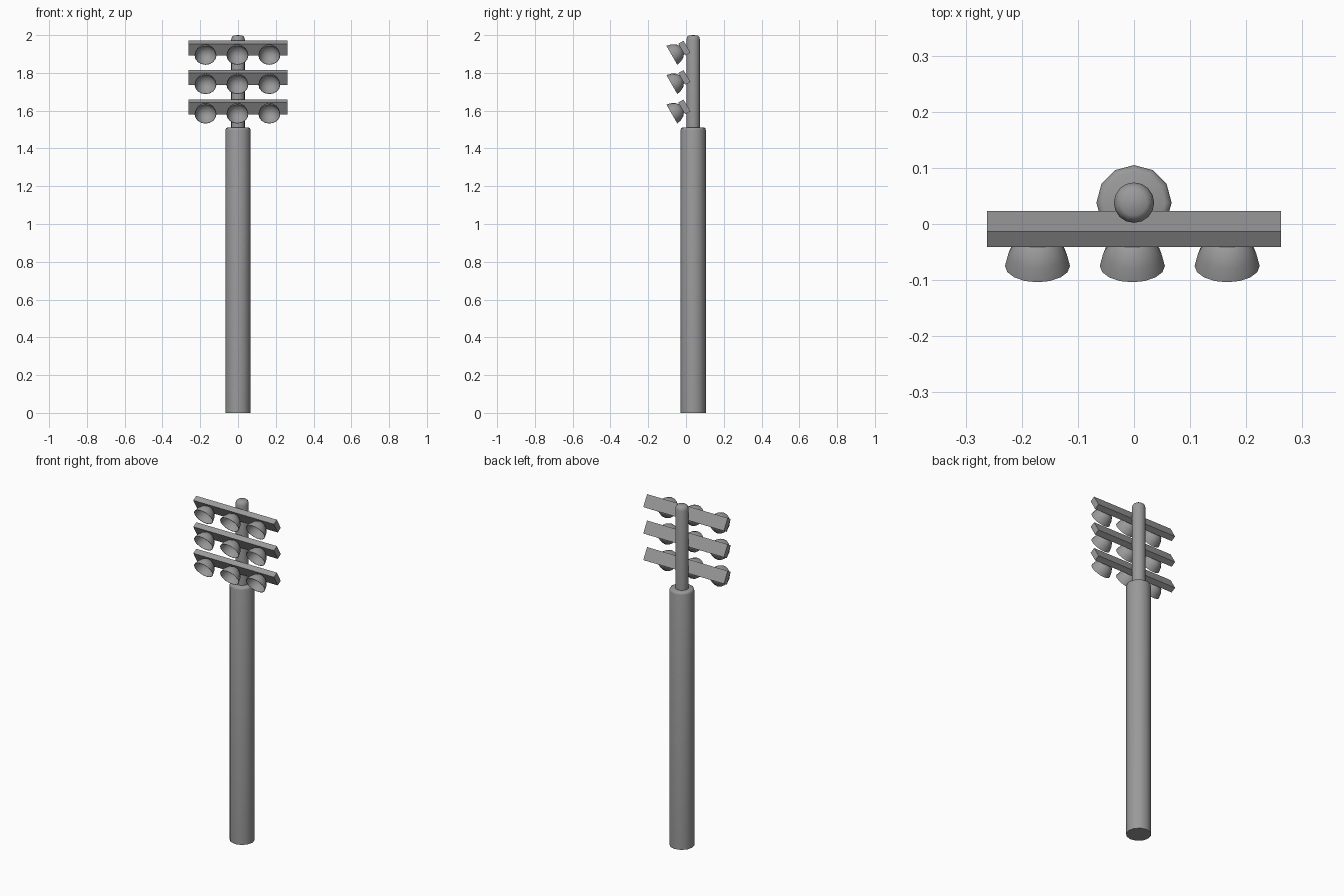
import bpy, math
from mathutils import Matrix, Vector

if "Cube" in bpy.data.objects:
    bpy.data.objects.remove(bpy.data.objects["Cube"], do_unlink=True)

import bmesh

grey = bpy.data.materials.new("steel grey")
grey.use_nodes = True
COLOUR = (0.32, 0.32, 0.32, 1)
grey.diffuse_color = COLOUR
grey.node_tree.nodes["Principled BSDF"].inputs["Base Color"].default_value = COLOUR

POLE_Y = 0.038
TILT = Matrix.Rotation(math.radians(30), 4, "X")


def finish(name, bm, matrix, angle=None):
    bmesh.ops.recalc_face_normals(bm, faces=bm.faces)
    mesh = bpy.data.meshes.new(name)
    bm.to_mesh(mesh)
    bm.free()
    mesh.materials.append(grey)
    ob = bpy.data.objects.new(name, mesh)
    bpy.context.collection.objects.link(ob)
    ob.matrix_world = matrix
    if angle:
        bpy.ops.object.select_all(action="DESELECT")
        ob.select_set(True)
        bpy.context.view_layer.objects.active = ob
        bpy.ops.object.shade_smooth_by_angle(angle=math.radians(angle))
    return ob


def lathe(name, profile, sides, matrix, angle):
    """Spin (radius, height) points around the local z axis."""
    bm = bmesh.new()
    verts = [bm.verts.new((r, 0, z)) for r, z in profile]
    edges = [bm.edges.new(pair) for pair in zip(verts, verts[1:])]
    bmesh.ops.spin(bm, geom=verts + edges, cent=(0, 0, 0), axis=(0, 0, 1),
                   angle=math.tau, steps=sides, use_merge=True)
    bmesh.ops.remove_doubles(bm, verts=bm.verts, dist=1e-5)
    return finish(name, bm, matrix, angle)


# Thick lower pole with a softened top, and the slim mast above it
base = Matrix.Translation((0, POLE_Y, 0))
lathe("lower_pole", [(0, 0), (0.067, 0), (0.067, 1.497), (0.064, 1.507),
                     (0.056, 1.511), (0, 1.511)], 12, base, 50)
lathe("upper_mast", [(0, 1.5), (0.036, 1.5), (0.036, 1.975), (0.032, 1.991),
                     (0.023, 1.998), (0, 2.0)], 16, base, 50)

# Bowl lamp: outer wall, rim, and hollow inside; opening faces local -z
BOWL = [(0, 0.064), (0.024, 0.060), (0.041, 0.046), (0.052, 0.025), (0.058, 0),
        (0.056, 0), (0.050, 0.024), (0.039, 0.044), (0.023, 0.057), (0, 0.061)]

# Three tilted crossbars, each carrying three lamps
for row, z in enumerate((1.62, 1.776, 1.931), 1):
    frame = Matrix.Translation((0, -0.009, z)) @ TILT
    bm = bmesh.new()
    bmesh.ops.create_cube(bm, size=1)
    bmesh.ops.scale(bm, vec=(0.524, 0.032, 0.072), verts=bm.verts)
    finish(f"crossbar_{row}", bm, frame)
    for side, x in (("right", -0.172), ("middle", -0.003), ("left", 0.166)):
        place = frame @ Matrix.Translation((x, -0.076, 0))
        # turn the bowl axis from z to the bar's own depth axis
        lathe(f"lamp_{row}_{side}", BOWL, 16,
              place @ Matrix.Rotation(math.radians(-90), 4, "X"), 50)
